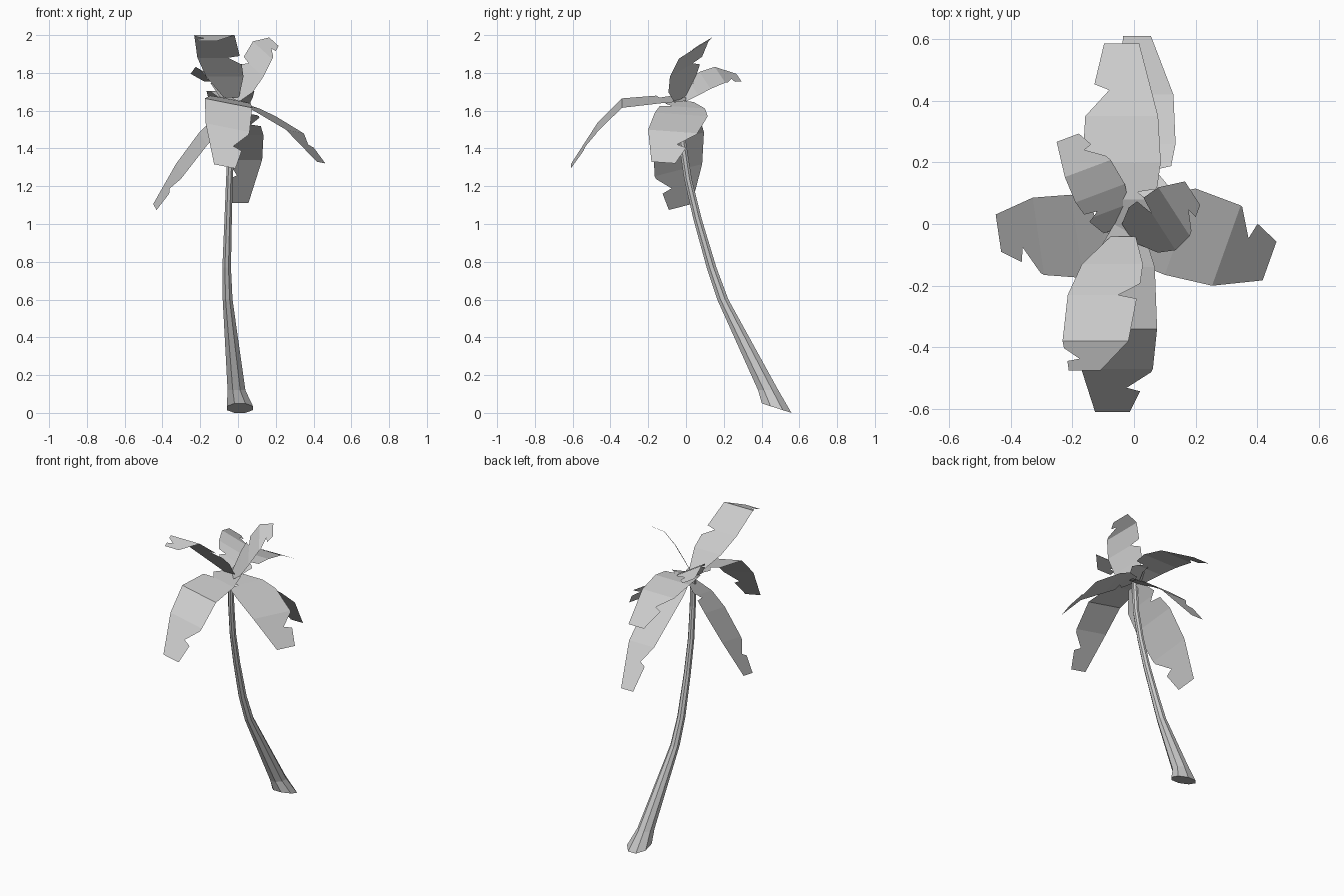
import bpy, bmesh, math
from mathutils import Vector

if "Cube" in bpy.data.objects:
    bpy.data.objects.remove(bpy.data.objects["Cube"])


def finish(bm, name):
    bmesh.ops.recalc_face_normals(bm, faces=bm.faces)
    me = bpy.data.meshes.new(name)
    bm.to_mesh(me)
    bm.free()
    ob = bpy.data.objects.new(name, me)
    bpy.context.collection.objects.link(ob)
    return ob


# Trunk: horizontal eight-sided rings along a leaning curve (x, y, z, radius)
def make_trunk(path, sides=8):
    bm = bmesh.new()
    rings = []
    for i, (x, y, z, r) in enumerate(path):
        slope = -0.32 if i == 0 else 0.0      # slanted foot
        ring = []
        for k in range(sides):
            a = 2 * math.pi * (k + 0.5) / sides
            dx, dy = 0.88 * r * math.cos(a), r * math.sin(a)
            ring.append(bm.verts.new((x + dx, y + dy, z + slope * dy)))
        rings.append(ring)
    for a, b in zip(rings, rings[1:]):
        for k in range(sides):
            n = (k + 1) % sides
            bm.faces.new((a[k], a[n], b[n], b[k]))
    bm.faces.new(rings[0][::-1])
    bm.faces.new(rings[-1])
    return finish(bm, "trunk")


def lerp_profile(profile, t):
    for (t0, w0), (t1, w1) in zip(profile, profile[1:]):
        if t <= t1:
            return w0 + (w1 - w0) * (t - t0) / (t1 - t0)
    return profile[-1][1]


# Leaf: a flat bent sheet along a midrib, with torn notches on its edges
WIDTH = [(0, 0.35), (0.25, 0.86), (0.5, 1.0), (0.75, 0.93), (1, 0.45)]


def make_leaf(name, rib, side, right_cuts, left_cuts):
    rib, side = [Vector(p) for p in rib], Vector(side)

    def edge(cuts):
        pts = [p for p in WIDTH if not any(c - 0.09 < p[0] < c + 0.02 for c in cuts)]
        for c in cuts:
            pts += [(c - 0.09, lerp_profile(WIDTH, c - 0.09)),
                    (c, 0.42 * lerp_profile(WIDTH, c)),
                    (c + 0.02, 0.97 * lerp_profile(WIDTH, c + 0.02))]
        return sorted(pts)

    right, left = edge(right_cuts), edge(left_cuts)
    ts = sorted({round(p[0], 4) for p in right + left + WIDTH})
    bm = bmesh.new()
    rows = []
    for t in ts:
        f = t * (len(rib) - 1)
        i = min(int(f), len(rib) - 2)
        c = rib[i].lerp(rib[i + 1], f - i)
        rows.append([bm.verts.new(c - side * lerp_profile(left, t)),
                     bm.verts.new(c),
                     bm.verts.new(c + side * lerp_profile(right, t))])
    for a, b in zip(rows, rows[1:]):
        for k in (0, 1):
            bm.faces.new((a[k], a[k + 1], b[k + 1], b[k]))
    return finish(bm, name)


make_trunk([(0.01, 0.48, 0.025, 0.085), (-0.008, 0.435, 0.12, 0.058),
            (-0.055, 0.195, 0.6, 0.032), (-0.06, 0.135, 0.77, 0.028),
            (-0.052, 0.06, 1.03, 0.024), (-0.045, 0.01, 1.24, 0.022),
            (-0.035, -0.022, 1.45, 0.021), (-0.03, -0.03, 1.65, 0.02)])

# Lower, drooping leaves
make_leaf("leaf_back_low",
          [(0, 0, 1.63), (0.025, 0.11, 1.57), (0.035, 0.26, 1.47), (0.035, 0.42, 1.34), (0.01, 0.61, 1.11)],
          (0.1, 0, 0), [0.2, 0.36], [0.84])
make_leaf("leaf_left",
          [(-0.02, -0.02, 1.62), (-0.1, -0.04, 1.54), (-0.185, -0.04, 1.45), (-0.31, -0.04, 1.285), (-0.44, -0.03, 1.09)],
          (-0.02, 0.135, 0.035), [0.3], [0.86])
make_leaf("leaf_right",
          [(-0.01, -0.01, 1.65), (0.07, -0.02, 1.62), (0.15, -0.025, 1.58), (0.3, -0.07, 1.49), (0.44, -0.12, 1.325)],
          (0.05, 0.14, -0.01), [0.85], [0.25])
make_leaf("leaf_front_low",
          [(-0.02, 0, 1.66), (-0.04, -0.14, 1.66), (-0.05, -0.34, 1.64), (-0.055, -0.47, 1.51), (-0.07, -0.61, 1.305)],
          (0.125, 0, -0.025), [0.86], [0.25])

# Upper leaves
make_leaf("leaf_back_high",
          [(-0.03, -0.05, 1.65), (-0.035, 0.08, 1.70), (-0.04, 0.2, 1.705), (-0.04, 0.35, 1.67), (-0.04, 0.585, 1.54)],
          (0.127, 0, 0), [0.3], [0.84])
make_leaf("leaf_front_high",
          [(-0.035, -0.04, 1.67), (-0.07, -0.13, 1.78), (-0.1, -0.23, 1.88), (-0.125, -0.38, 2.0), (-0.16, -0.475, 1.97)],
          (0.115, 0, 0), [0.5], [0.9])
make_leaf("leaf_left_high",
          [(-0.07, -0.02, 1.66), (-0.085, 0.04, 1.72), (-0.11, 0.1, 1.76), (-0.15, 0.18, 1.79), (-0.215, 0.28, 1.775)],
          (0.08, 0.03, -0.045), [0.88], [0.3])
make_leaf("leaf_right_high",
          [(-0.02, -0.03, 1.66), (0.03, -0.02, 1.74), (0.08, 0.0, 1.83), (0.13, 0.04, 1.92), (0.19, 0.1, 1.965)],
          (0.055, -0.085, -0.05), [0.88], [0.5])
